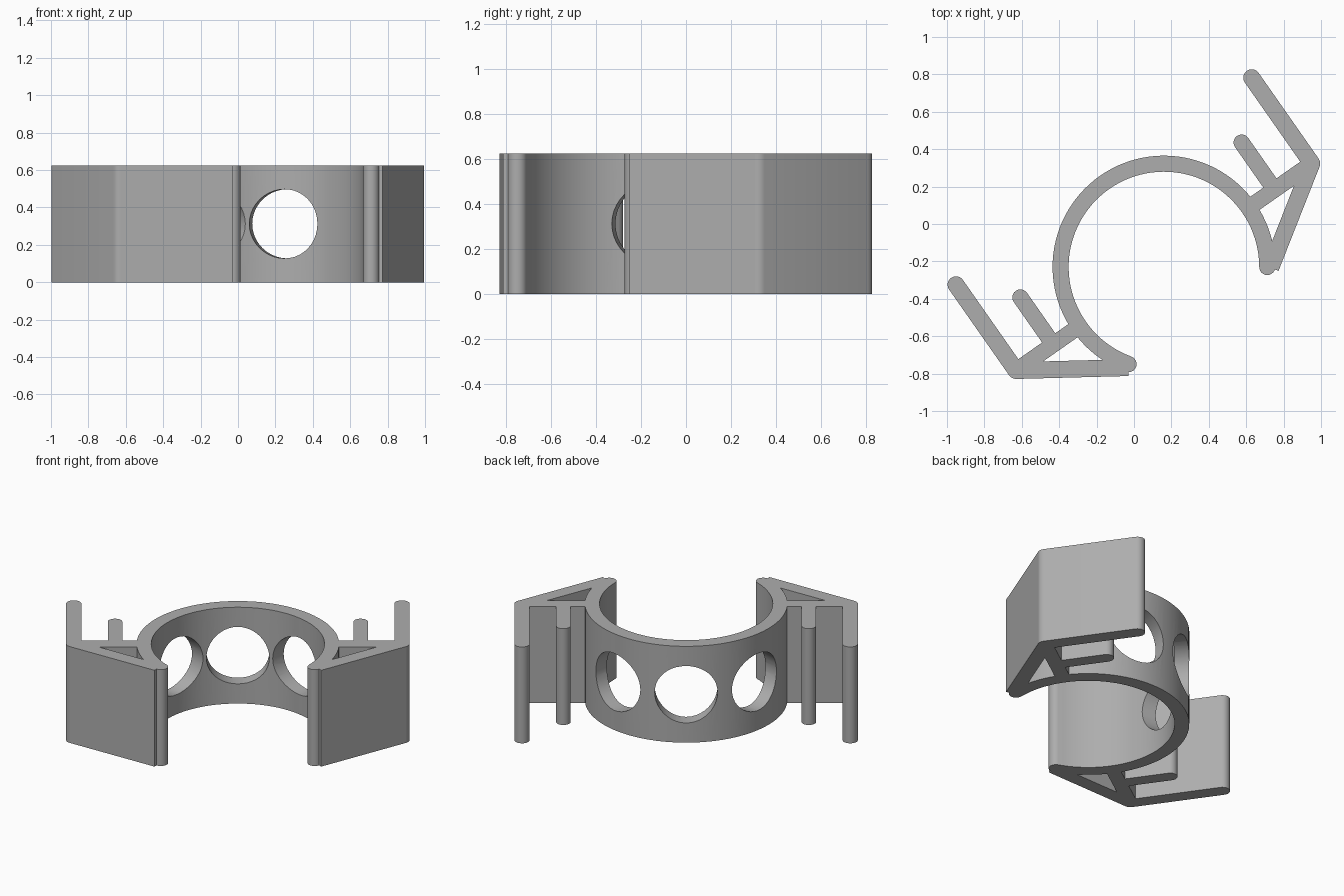
import bpy, bmesh
from math import pi, radians, cos, sin, atan2
from mathutils import Matrix, Vector

default = bpy.data.objects.get("Cube")
if default:
    bpy.data.objects.remove(default, do_unlink=True)

HEIGHT = 0.625
MID_R = 0.5525      # middle radius of the ring wall
HALF = 0.043        # half wall thickness
RING_START, RING_END = radians(-35), radians(215)

grey = bpy.data.materials.new("plain_grey")
grey.use_nodes = True
colour = (0.42, 0.42, 0.42, 1)
grey.diffuse_color = colour
grey.node_tree.nodes["Principled BSDF"].inputs["Base Color"].default_value = colour


def arc(centre, r, a0, a1, steps):
    return [Vector((centre[0] + r * cos(a0 + (a1 - a0) * i / steps),
                    centre[1] + r * sin(a0 + (a1 - a0) * i / steps)))
            for i in range(steps + 1)]


def prism(name, outline):
    bm = bmesh.new()
    face = bm.faces.new([bm.verts.new((p.x, p.y, 0)) for p in outline])
    new = bmesh.ops.extrude_face_region(bm, geom=[face])["geom"]
    bmesh.ops.translate(bm, vec=(0, 0, HEIGHT),
                        verts=[v for v in new if isinstance(v, bmesh.types.BMVert)])
    bmesh.ops.recalc_face_normals(bm, faces=bm.faces)
    return add_object(name, bm)


def add_object(name, bm):
    mesh = bpy.data.meshes.new(name)
    bm.to_mesh(mesh)
    bm.free()
    mesh.materials.append(grey)
    obj = bpy.data.objects.new(name, mesh)
    bpy.context.collection.objects.link(obj)
    return obj


def bar(name, p, q, r, round_start=False, round_end=False):
    """Straight wall from p to q with flat or round ends."""
    a = atan2(q[1] - p[1], q[0] - p[0])
    return prism(name, arc(q, r, a - pi / 2, a + pi / 2, 12 if round_end else 1)
                 + arc(p, r, a + pi / 2, a + 3 * pi / 2, 12 if round_start else 1))


# Open ring with rounded tips
tips = [(MID_R * cos(a), MID_R * sin(a)) for a in (RING_START, RING_END)]
outline = arc((0, 0), MID_R + HALF, RING_START, RING_END, 72)
outline += arc(tips[1], HALF, RING_END, RING_END + pi, 12)[1:-1]
outline += arc((0, 0), MID_R - HALF, RING_END, RING_START, 72)
outline += arc(tips[0], HALF, RING_START + pi, RING_START + 2 * pi, 12)[1:-1]
clip = prism("ring_clip", outline)

# Arms on both sides: crossbar, two prongs and a sloping brace
tools = []
for side, s in (("left", 1), ("right", -1)):
    corner = (s * 0.965, 0)
    tools += [
        (bar(side + "_long_prong", corner, (s * 0.965, 0.56), 0.045, True, True), "UNION"),
        (bar(side + "_crossbar", (s * 0.56, 0), corner, HALF), "UNION"),
        (bar(side + "_short_prong", (s * 0.722, 0), (s * 0.722, 0.307), HALF, False, True), "UNION"),
        (bar(side + "_brace", corner, (s * 0.465, -0.331), 0.045), "UNION"),
    ]

# Three round windows through the ring wall
for angle in (45, 90, 135):
    bm = bmesh.new()
    bmesh.ops.create_cone(bm, cap_ends=True, segments=40, radius1=0.185,
                          radius2=0.185, depth=0.4)
    a = radians(angle)
    bm.transform(Matrix.Translation((MID_R * cos(a), MID_R * sin(a), HEIGHT / 2))
                 @ Matrix.Rotation(a, 4, "Z") @ Matrix.Rotation(pi / 2, 4, "Y"))
    tools.append((add_object("window_cutter", bm), "DIFFERENCE"))

# Join everything into one solid
bpy.context.view_layer.objects.active = clip
for tool, operation in tools:
    tool.hide_render = True
    mod = clip.modifiers.new(tool.name, "BOOLEAN")
    mod.object, mod.operation, mod.solver = tool, operation, "EXACT"
    bpy.ops.object.modifier_apply(modifier=mod.name)
for tool, _ in tools:
    bpy.data.objects.remove(tool, do_unlink=True)

# Place the clip at its angle and smooth the curved walls
clip.data.transform(Matrix.Translation((0.16, -0.23, 0)) @ Matrix.Rotation(radians(35), 4, "Z"))
bpy.ops.object.select_all(action="DESELECT")
clip.select_set(True)
bpy.ops.object.shade_smooth_by_angle(angle=radians(30))
